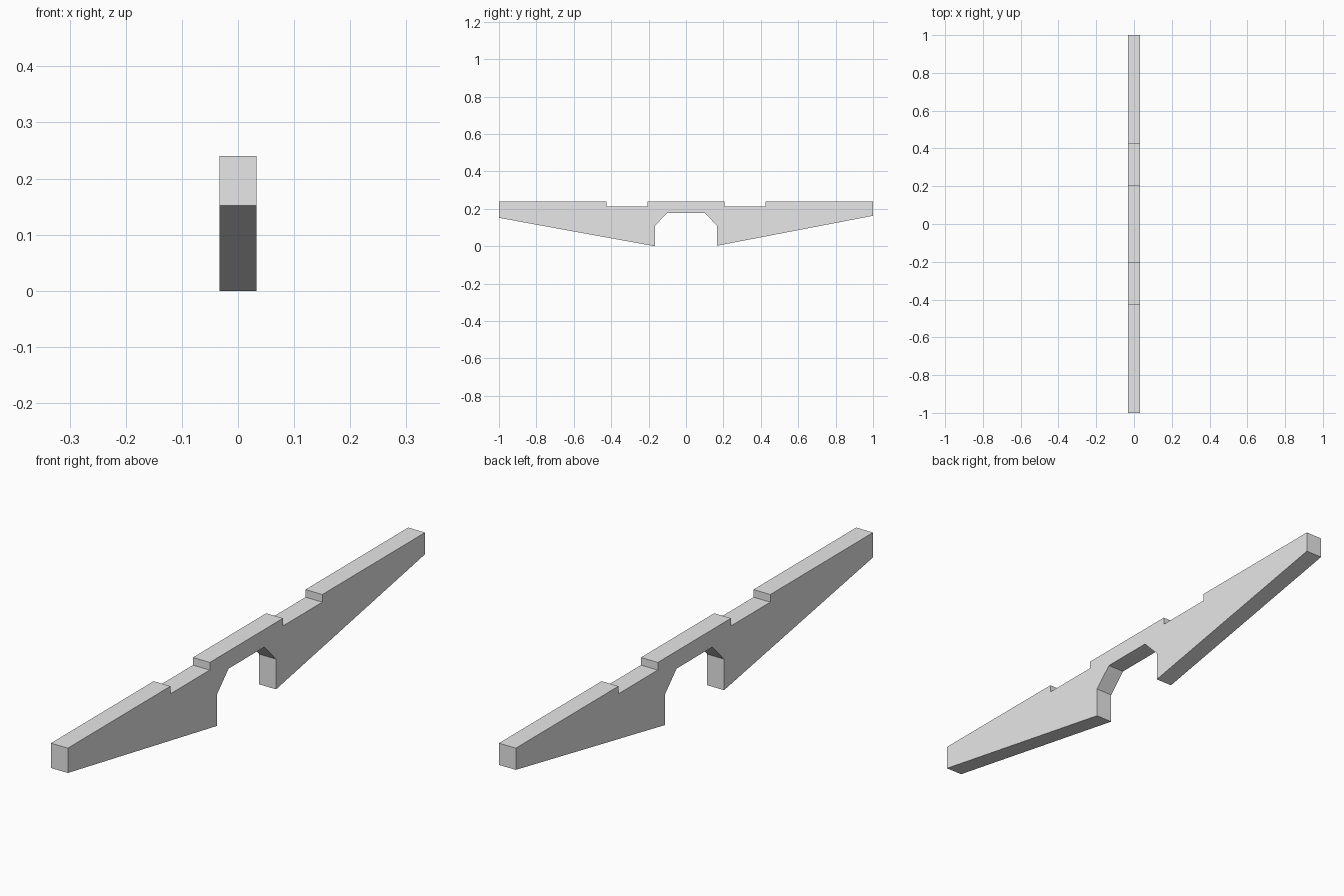
import bpy
import bmesh

cube = bpy.data.objects.get("Cube")
if cube:
    bpy.data.objects.remove(cube, do_unlink=True)

HALF_WIDTH = 0.033
TOP, NOTCH, ARCH = 0.24, 0.213, 0.178

grey = bpy.data.materials.new("light_grey")
grey.use_nodes = True
grey.diffuse_color = (0.8, 0.8, 0.8, 1)
grey.node_tree.nodes["Principled BSDF"].inputs["Base Color"].default_value = grey.diffuse_color


def half_profile(end_z, foot_z):
    """Outline of one half, from the top notch outwards and round to the arch."""
    return [(0.205, TOP), (0.205, NOTCH), (0.425, NOTCH), (0.425, TOP),
            (1, TOP), (1, end_z), (0.166, foot_z), (0.166, 0.11), (0.1, ARCH)]


# Whole side outline: the back half, then the front half mirrored
back = half_profile(0.163, 0.003)
front = [(-y, z) for y, z in reversed(half_profile(0.152, 0))]
outline = back + front

# Notched, arched beam: extrude the outline across its width
bm = bmesh.new()
side = bm.faces.new([bm.verts.new((-HALF_WIDTH, y, z)) for y, z in outline])
extruded = bmesh.ops.extrude_face_region(bm, geom=[side], use_keep_orig=True)
moved = [v for v in extruded["geom"] if isinstance(v, bmesh.types.BMVert)]
bmesh.ops.translate(bm, verts=moved, vec=(2 * HALF_WIDTH, 0, 0))
bmesh.ops.recalc_face_normals(bm, faces=bm.faces)

mesh = bpy.data.meshes.new("notched_beam")
bm.to_mesh(mesh)
bm.free()
mesh.materials.append(grey)
beam = bpy.data.objects.new("notched_beam", mesh)
bpy.context.collection.objects.link(beam)
